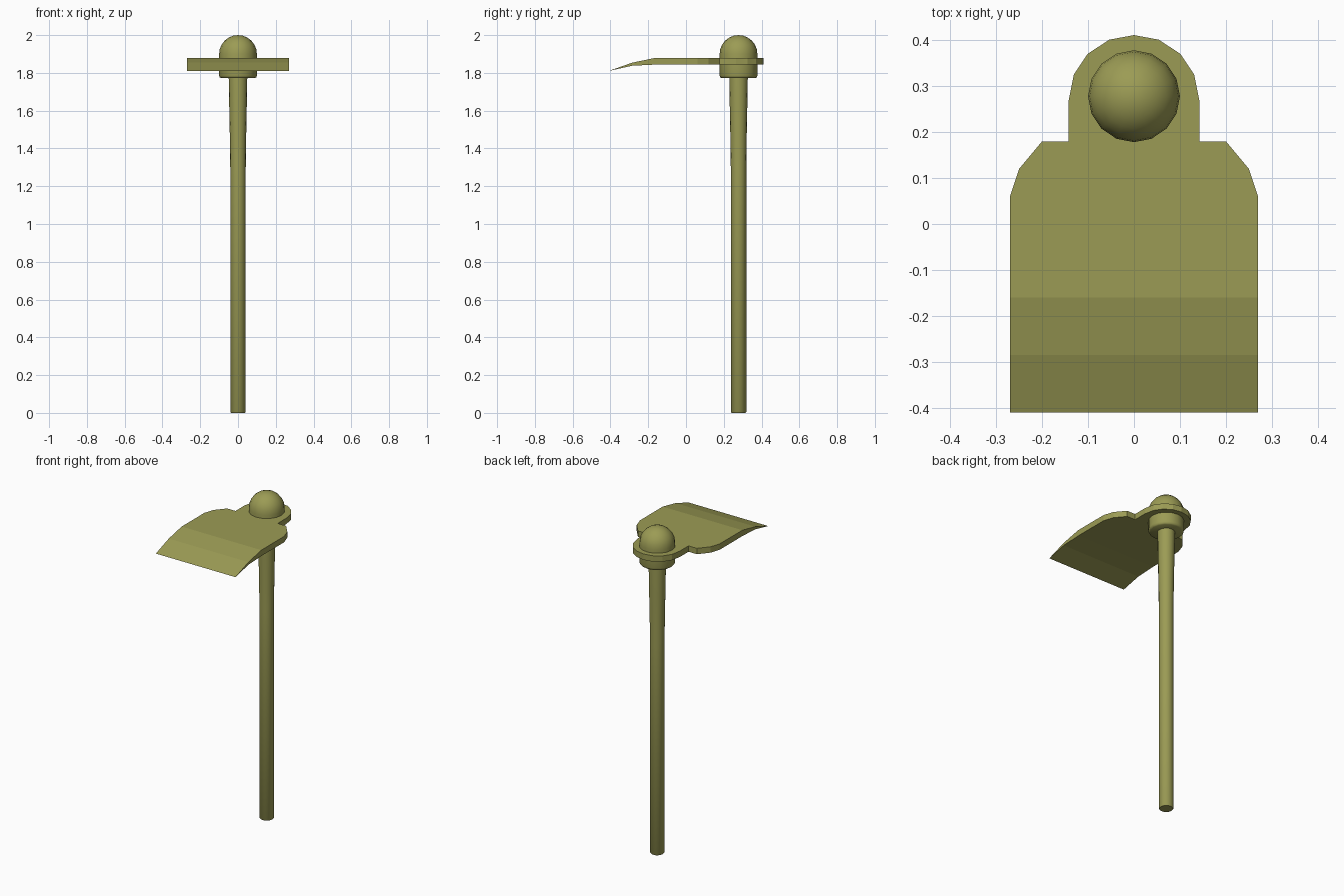
import bpy, bmesh, math

if "Cube" in bpy.data.objects:
    bpy.data.objects.remove(bpy.data.objects["Cube"])

mat = bpy.data.materials.new("olive")
mat.diffuse_color = (0.33, 0.33, 0.09, 1)
mat.use_nodes = True
mat.node_tree.nodes["Principled BSDF"].inputs["Base Color"].default_value = mat.diffuse_color
AXIS_Y = 0.278  # handle axis


def finish(name, bm, smooth=None):
    bmesh.ops.remove_doubles(bm, verts=bm.verts, dist=1e-5)
    bmesh.ops.recalc_face_normals(bm, faces=bm.faces)
    me = bpy.data.meshes.new(name)
    bm.to_mesh(me)
    bm.free()
    ob = bpy.data.objects.new(name, me)
    bpy.context.collection.objects.link(ob)
    me.materials.append(mat)
    if smooth:
        bpy.ops.object.select_all(action='DESELECT')
        ob.select_set(True)
        bpy.context.view_layer.objects.active = ob
        bpy.ops.object.shade_smooth_by_angle(angle=math.radians(smooth))
    return ob


def lathe(name, profile, sides):
    bm = bmesh.new()
    vs = [bm.verts.new((r, AXIS_Y, z)) for r, z in profile]
    es = [bm.edges.new(p) for p in zip(vs, vs[1:])]
    bmesh.ops.spin(bm, geom=vs + es, cent=(0, AXIS_Y, 0), axis=(0, 0, 1),
                   angle=math.tau, steps=sides, use_duplicate=False)
    return finish(name, bm, 40)


# Handle: straight shaft that flares towards the head
lathe("handle", [(0, 0), (0.037, 0), (0.041, 0.005), (0.041, 1.3),
                 (0.043, 1.45), (0.046, 1.6), (0.049, 1.77), (0.049, 1.8), (0, 1.8)], 16)

# Domed socket gripping the blade
dome = [(0.1 * math.cos(a), 1.9 + 0.1 * math.sin(a))
        for a in (math.pi / 2 * i / 6 for i in range(6))]
lathe("socket", [(0, 1.772), (0.09, 1.772), (0.097, 1.777), (0.1, 1.787)] + dome + [(0, 2.0)], 16)

# Blade: half outline as (x, y, top z, bottom z), mirrored in x
curve = [(0.27, -0.41, 1.81, 1.81), (0.27, -0.285, 1.854, 1.838), (0.27, -0.16, 1.88, 1.844)]
flat = [(0.27, 0.06), (0.25, 0.12), (0.2, 0.18), (0.143, 0.18), (0.143, 0.265),
        (0.131, 0.325), (0.101, 0.37), (0.054, 0.401), (0, 0.411)]
half = curve + [(x, y, 1.88, 1.844) for x, y in flat]
bm = bmesh.new()
n = len(half)
ring = half + [(-x, y, t, b) for x, y, t, b in half[-2::-1]]
top = [bm.verts.new((x, y, t)) for x, y, t, b in ring]
bot = [top[i] if t == b else bm.verts.new((x, y, b)) for i, (x, y, t, b) in enumerate(ring)]
m = len(ring)
for side in (top, bot):
    for i in (0, 1):
        bm.faces.new((side[i], side[i + 1], side[m - 2 - i], side[m - 1 - i]))
    bm.faces.new(side[2:m - 2])
for i in range(m - 1):
    quad = list(dict.fromkeys((top[i], top[i + 1], bot[i + 1], bot[i])))
    bm.faces.new(quad)
finish("blade", bm)
